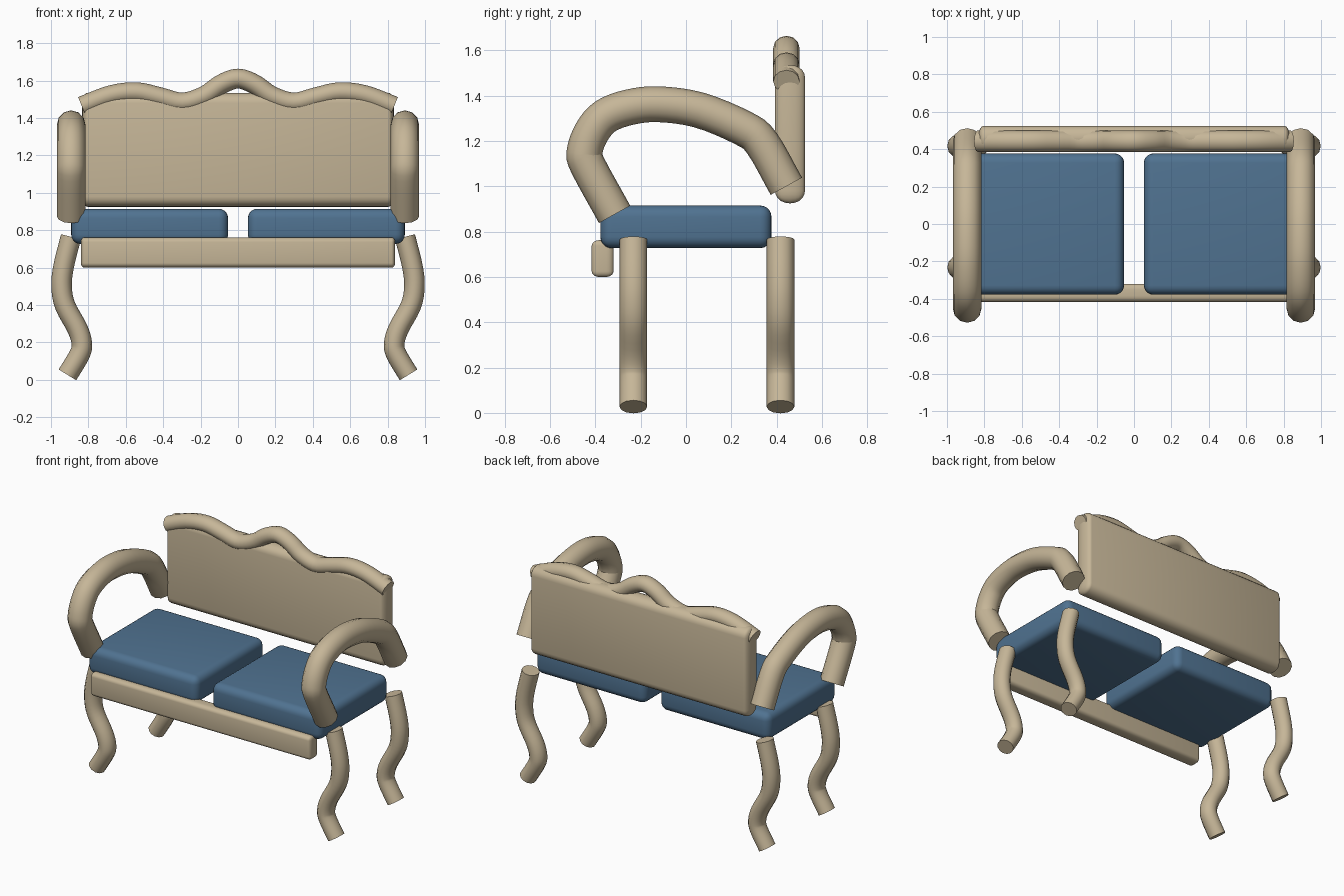
import bpy, bmesh, math
from mathutils import Vector

cube = bpy.data.objects.get("Cube")
if cube:
    bpy.data.objects.remove(cube, do_unlink=True)


def material(name, rgb):
    mat = bpy.data.materials.new(name)
    mat.use_nodes = True
    color = (*rgb, 1.0)
    mat.diffuse_color = color
    mat.node_tree.nodes["Principled BSDF"].inputs["Base Color"].default_value = color
    return mat


WOOD = material("tan wood", (0.565, 0.468, 0.314))
FABRIC = material("blue fabric", (0.08, 0.17, 0.283))


def finish(name, bm, mat, sharp=40):
    """Turn a bmesh into a smooth shaded object."""
    bmesh.ops.recalc_face_normals(bm, faces=bm.faces)
    mesh = bpy.data.meshes.new(name)
    bm.to_mesh(mesh)
    bm.free()
    mesh.materials.append(mat)
    obj = bpy.data.objects.new(name, mesh)
    bpy.context.collection.objects.link(obj)
    bpy.ops.object.select_all(action="DESELECT")
    obj.select_set(True)
    bpy.context.view_layer.objects.active = obj
    bpy.ops.object.shade_smooth_by_angle(angle=math.radians(sharp))
    return obj


def rounded_box(name, low, high, radius, mat):
    """Box with a separate rounding radius along each axis."""
    low, high, radius = Vector(low), Vector(high), Vector(radius)
    size = high - low
    bm = bmesh.new()
    bmesh.ops.create_cube(bm, size=1)
    bmesh.ops.scale(bm, verts=bm.verts, vec=[s / r for s, r in zip(size, radius)])
    bmesh.ops.bevel(bm, geom=bm.edges[:], offset=1, segments=5, profile=0.5,
                    affect="EDGES", clamp_overlap=True)
    bmesh.ops.scale(bm, verts=bm.verts, vec=radius)
    bmesh.ops.translate(bm, verts=bm.verts, vec=(low + high) / 2)
    return finish(name, bm, mat)


def smooth_path(points, steps=4):
    """Catmull-Rom curve through 2D points."""
    p = [Vector(q) for q in points]
    p = [2 * p[0] - p[1]] + p + [2 * p[-1] - p[-2]]
    path = []
    for a, b, c, d in zip(p, p[1:], p[2:], p[3:]):
        for i in range(steps):
            t = i / steps
            path.append(0.5 * (2 * b + (c - a) * t + (2 * a - 5 * b + 4 * c - d) * t ** 2
                               + (3 * b - a - 3 * c + d) * t ** 3))
    return path + [p[-2]]


def tube(name, points, place, r_in, r_out, sides=12):
    """Capped tube along a planar path; place(u, v, w) maps it into space."""
    path = smooth_path(points)
    bm = bmesh.new()
    rings = []
    for i, p in enumerate(path):
        tangent = (path[min(i + 1, len(path) - 1)] - path[max(i - 1, 0)]).normalized()
        normal = Vector((-tangent.y, tangent.x))
        ring = []
        for k in range(sides):
            angle = math.tau * k / sides
            q = p + normal * r_in * math.cos(angle)
            ring.append(bm.verts.new(place(q.x, q.y, r_out * math.sin(angle))))
        rings.append(ring)
    for a, b in zip(rings, rings[1:]):
        for k in range(sides):
            n = (k + 1) % sides
            bm.faces.new((a[k], a[n], b[n], b[k]))
    bm.faces.new(rings[0])
    bm.faces.new(rings[-1])
    return finish(name, bm, WOOD)


# Profiles: leg (x, z), arm (y, z), half of the crest (x, z)
LEG = [(.893, .765), (.933, .604), (.943, .497), (.924, .396),
       (.858, .273), (.835, .193), (.848, .134), (.912, .027)]
ARM = [(-.315, .876), (-.434, 1.093), (-.447, 1.155), (-.416, 1.239),
       (-.355, 1.309), (-.249, 1.349), (-.121, 1.362), (.059, 1.336),
       (.253, 1.256), (.335, 1.19), (.443, 1.0)]
CREST = [(0, 1.611), (.09, 1.58), (.18, 1.518), (.297, 1.483),
         (.42, 1.512), (.543, 1.538), (.68, 1.522), (.835, 1.463)]

# Legs, arms and cushions on both sides
for side, s in (("left", 1), ("right", -1)):
    for end, y in (("front", -.232), ("back", .417)):
        tube(f"{end}_{side}_leg", LEG, lambda u, v, w: (s * u, y + w, v), .055, .061)
    tube(f"{side}_arm", ARM, lambda u, v, w: (s * .892 + w, u, v), .079, .077)
    x0, x1 = sorted((s * .053, s * .892))
    rounded_box(f"{side}_cushion", (x0, -.378, .727), (x1, .377, .915),
                (.05, .05, .05), FABRIC)

# Backrest panel, wavy crest and front rail
rounded_box("backrest", (-.833, .393, .925), (.833, .525, 1.535), (.03, .062, .055), WOOD)
crest_path = [(-x, z) for x, z in reversed(CREST[1:])] + CREST
tube("crest_rail", crest_path, lambda u, v, w: (u, .443 + w, v), .053, .058)
rounded_box("front_rail", (-.84, -.416, .6), (.84, -.32, .762), (.02, .032, .025), WOOD)
